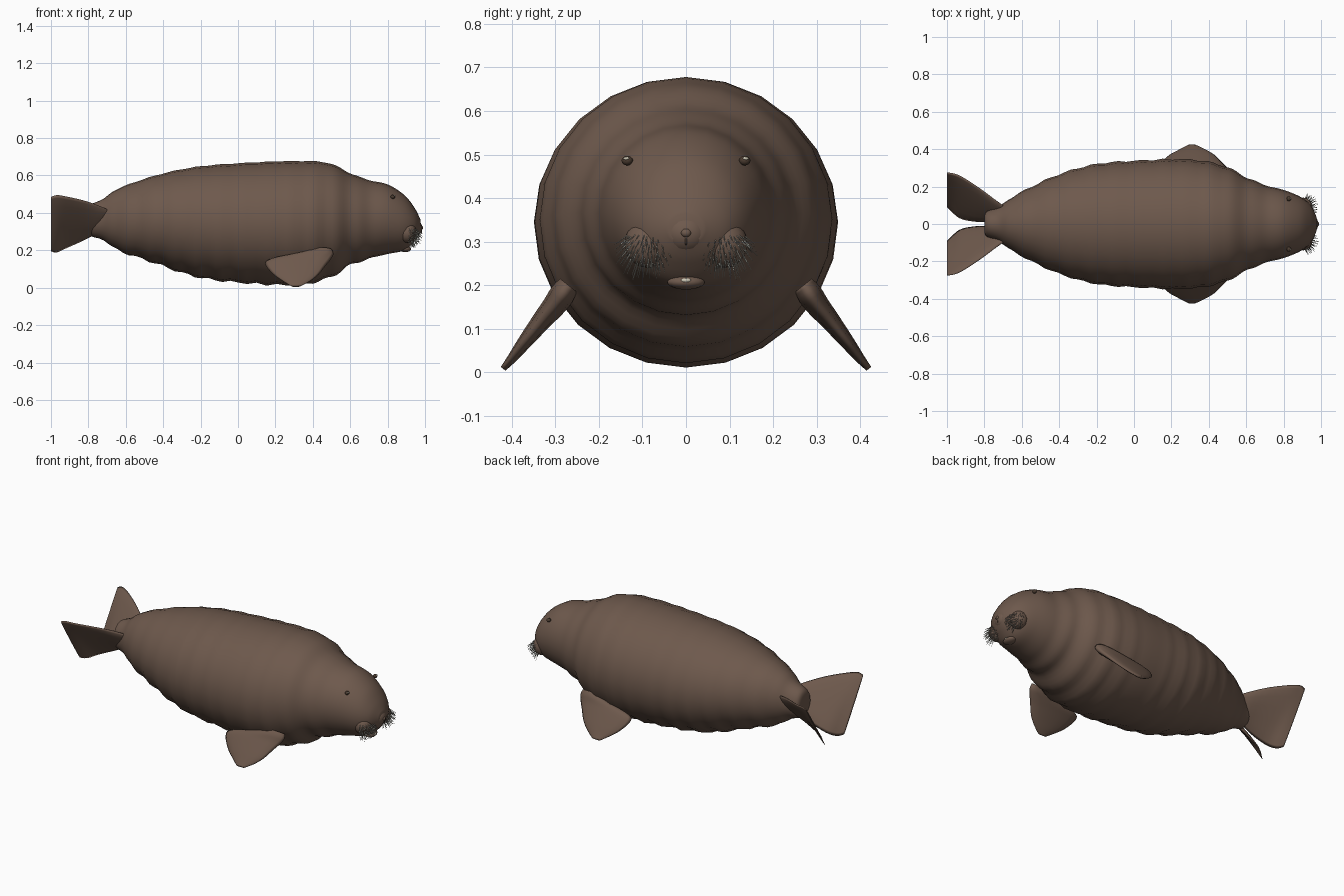
import bpy, bmesh, math, random
from mathutils import Vector, Matrix

random.seed(4)
if "Cube" in bpy.data.objects:
    bpy.data.objects.remove(bpy.data.objects["Cube"])


def material(name, rgb):
    m = bpy.data.materials.new(name)
    m.use_nodes = True
    m.diffuse_color = (*rgb, 1)
    bsdf = m.node_tree.nodes["Principled BSDF"]
    bsdf.inputs["Base Color"].default_value = (*rgb, 1)
    bsdf.inputs["Roughness"].default_value = 0.7
    return m


hide = material("brown hide", (0.155, 0.1, 0.073))
bristle = material("grey bristle", (0.42, 0.42, 0.37))
eye_brown = material("dark eye brown", (0.07, 0.045, 0.03))
ivory = material("pale ivory", (0.6, 0.56, 0.45))


def finish(bm, name, mat, smooth=True):
    bmesh.ops.recalc_face_normals(bm, faces=bm.faces)
    me = bpy.data.meshes.new(name)
    bm.to_mesh(me)
    bm.free()
    me.materials.append(mat)
    for p in me.polygons:
        p.use_smooth = smooth
    ob = bpy.data.objects.new(name, me)
    bpy.context.scene.collection.objects.link(ob)
    return ob


def loft(rings):
    """Skin closed rings of points and cap both ends."""
    bm = bmesh.new()
    rows = [[bm.verts.new(p) for p in r] for r in rings]
    n = len(rows[0])
    for a, b in zip(rows, rows[1:]):
        for i in range(n):
            bm.faces.new((a[i], a[(i + 1) % n], b[(i + 1) % n], b[i]))
    bm.faces.new(rows[0])
    bm.faces.new(rows[-1])
    return bm


def spline(keys, steps):
    """Smooth rows of numbers with a Catmull-Rom curve."""
    k = [Vector(v) for v in keys]
    out = []
    for i in range(len(k) - 1):
        p0, p1, p2, p3 = k[max(i - 1, 0)], k[i], k[i + 1], k[min(i + 2, len(k) - 1)]
        for s in range(steps):
            t = s / steps
            out.append(0.5 * (2 * p1 + (p2 - p0) * t + (2 * p0 - 5 * p1 + 4 * p2 - p3) * t * t
                              + (3 * p1 - p0 - 3 * p2 + p3) * t ** 3))
    return out + [k[-1]]


def ellipsoid(name, centre, radii, mat, seg=16):
    bm = bmesh.new()
    bmesh.ops.create_uvsphere(bm, u_segments=seg, v_segments=seg * 3 // 4, radius=1,
                              matrix=Matrix.Translation(centre) @ Matrix.Diagonal((*radii, 1)))
    return finish(bm, name, mat)


def blade(name, sections, side, mat, seg=14):
    """Flat limb: each section is two edge points and a thickness, with a given normal."""
    rings = []
    for a, b, thick, normal in sections:
        a, b, nrm = Vector(a), Vector(b), Vector(normal).normalized()
        mid, half = (a + b) / 2, (b - a) / 2
        ring = []
        for i in range(seg):
            t = math.tau * i / seg
            p = mid + half * math.cos(t) + nrm * (math.sin(t) * thick / 2)
            ring.append((p.x, p.y * side, p.z))
        rings.append(ring)
    return finish(loft(rings), name, mat)


# Body: x, underside z, top z, half width
body_keys = [(-0.80, 0.34, 0.38, 0.02), (-0.79, 0.28, 0.44, 0.065), (-0.72, 0.255, 0.475, 0.095),
             (-0.64, 0.20, 0.53, 0.15), (-0.44, 0.13, 0.60, 0.25), (-0.23, 0.06, 0.645, 0.315),
             (0.0, 0.028, 0.665, 0.338), (0.3, 0.015, 0.677, 0.345), (0.48, 0.05, 0.667, 0.31),
             (0.6, 0.12, 0.612, 0.25), (0.7, 0.155, 0.575, 0.208), (0.8, 0.18, 0.552, 0.182),
             (0.89, 0.20, 0.495, 0.145), (0.945, 0.25, 0.425, 0.1), (0.975, 0.295, 0.365, 0.04)]
rings = []
for x, low, high, wide in spline(body_keys, 6):
    # shallow skin folds, fading toward both ends, strongest on the belly
    fade = max(0, min(1, (x + 0.75) * 8, (0.76 - x) * 8))
    fold = 0.006 * fade * math.sin(math.tau * x / 0.125)
    mid, tall = (low + high) / 2, (high - low) / 2
    ring = []
    for i in range(24):
        t = math.tau * i / 24
        f = fold * (0.7 - 0.4 * math.cos(t))
        ring.append((x, (wide + f) * math.sin(t), mid + (tall + f) * math.cos(t)))
    rings.append(ring)
finish(loft(rings), "body", hide)

# Flippers: z, y, trailing x, leading x, thickness
flipper_keys = [(0.2, 0.27, 0.40, 0.505, 0.05), (0.178, 0.285, 0.31, 0.51, 0.06),
                (0.15, 0.305, 0.165, 0.495, 0.055), (0.12, 0.33, 0.148, 0.47, 0.047),
                (0.07, 0.37, 0.19, 0.43, 0.034), (0.035, 0.397, 0.24, 0.385, 0.024),
                (0.008, 0.42, 0.285, 0.335, 0.014)]
# Tail flukes: x, inner y, inner z, outer y, outer z, thickness
fluke_keys = [(-0.69, 0.05, 0.36, 0.09, 0.415, 0.02), (-0.74, 0.02, 0.30, 0.128, 0.437, 0.035),
              (-0.82, 0.01, 0.255, 0.188, 0.465, 0.028), (-0.92, 0.025, 0.21, 0.253, 0.488, 0.02),
              (-0.97, 0.06, 0.188, 0.272, 0.495, 0.014), (-1.0, 0.09, 0.195, 0.274, 0.485, 0.007)]

for side, word in ((1, "left"), (-1, "right")):
    blade(word + "_flipper",
          [((a, y, z), (b, y, z), th, (0, 0.78, 0.62)) for z, y, a, b, th in spline(flipper_keys, 3)],
          side, hide)
    blade(word + "_tail_fluke",
          [((x, y0, z0), (x, y1, z1), th, (0, z1 - z0, y0 - y1))
           for x, y0, z0, y1, z1, th in spline(fluke_keys, 3)],
          side, hide)

    # Eye with a pale upper glint
    ellipsoid(word + "_eye", (0.828, side * 0.135, 0.486), (0.012, 0.013, 0.011), eye_brown, 12)
    ellipsoid(word + "_eye_glint", (0.837, side * 0.137, 0.491), (0.004, 0.007, 0.004), ivory, 8)

    # Whisker pad
    centre = Vector((0.905, side * 0.088, 0.295))
    radii = Vector((0.05, 0.053, 0.055))
    ellipsoid(word + "_whisker_pad", centre, radii, hide)

    # Whiskers: thin spikes over the front and lower pad
    bm = bmesh.new()
    for row in range(7):
        for col in range(11):
            v = -0.85 + row * 0.2 + random.uniform(-0.05, 0.05)
            a = math.radians(-50 + col * 12.5 + random.uniform(-4, 4))
            r = math.sqrt(1 - v * v)
            n = Vector((r * math.cos(a), side * r * math.sin(a), v))
            root = centre + n * radii * 0.95
            aim = (n * 0.7 + Vector((0.25, side * 0.1, -0.8))).normalized()
            length = random.uniform(0.03, 0.045)
            place = Matrix.Translation(root + aim * length / 2) @ \
                aim.to_track_quat('Z', 'Y').to_matrix().to_4x4()
            bmesh.ops.create_cone(bm, cap_ends=True, segments=4, radius1=0.0014,
                                  radius2=0.0005, depth=length, matrix=place)
    finish(bm, word + "_whiskers", bristle, False)

# Snout, nose tip, lip crease, lower lip and teeth
ellipsoid("snout", (0.93, 0, 0.32), (0.055, 0.06, 0.052), hide, 20)
ellipsoid("nose_tip", (0.981, 0, 0.32), (0.009, 0.012, 0.01), hide, 12)
ellipsoid("lip_crease", (0.98, 0, 0.304), (0.004, 0.003, 0.014), eye_brown, 8)
ellipsoid("lower_lip", (0.895, 0, 0.207), (0.03, 0.043, 0.017), hide)
ellipsoid("teeth", (0.922, 0, 0.211), (0.004, 0.012, 0.005), ivory, 8)
